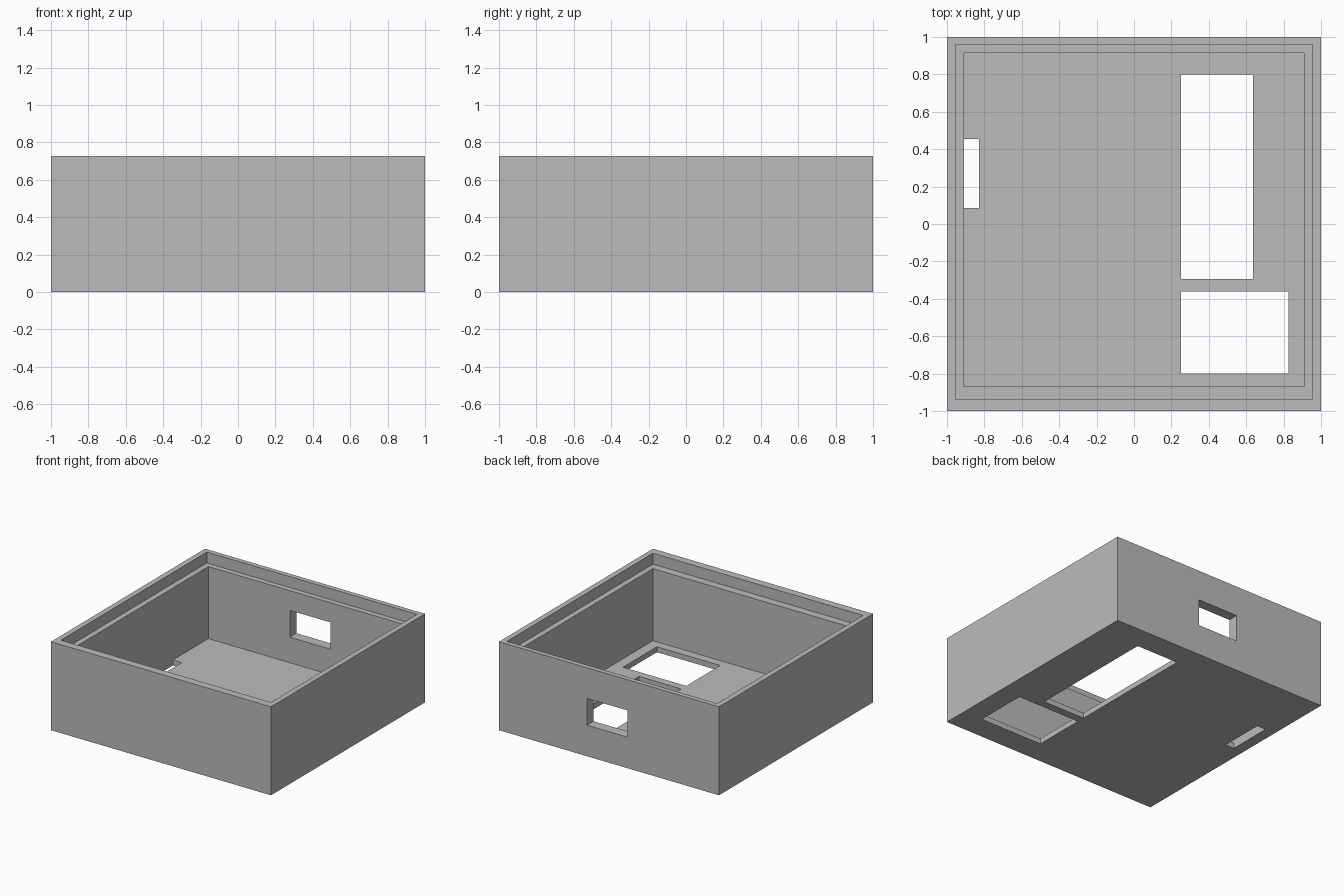
import bpy
import bmesh
from mathutils import Vector

if "Cube" in bpy.data.objects:
    bpy.data.objects.remove(bpy.data.objects["Cube"], do_unlink=True)

HEIGHT = 0.727
FLOOR = 0.045
LEDGE = HEIGHT - 0.09
OVER = 0.1  # how far cutters reach past a surface

grey = bpy.data.materials.new("plain grey")
grey.use_nodes = True
grey.diffuse_color = (0.5, 0.5, 0.5, 1)
grey.node_tree.nodes["Principled BSDF"].inputs["Base Color"].default_value = (0.5, 0.5, 0.5, 1)


def box(name, x, y, z):
    """Box spanning the given (low, high) ranges."""
    low, high = (Vector(v) for v in zip(x, y, z))
    bm = bmesh.new()
    bmesh.ops.create_cube(bm, size=1)
    for v in bm.verts:
        v.co = (low + high) / 2 + v.co * (high - low)
    mesh = bpy.data.meshes.new(name)
    bm.to_mesh(mesh)
    bm.free()
    mesh.materials.append(grey)
    obj = bpy.data.objects.new(name, mesh)
    bpy.context.collection.objects.link(obj)
    return obj


def cut(target, name, x, y, z):
    """Subtract a box from the target."""
    cutter = box(name, x, y, z)
    cutter.hide_render = True
    mod = target.modifiers.new(name, "BOOLEAN")
    mod.operation = "DIFFERENCE"
    mod.solver = "EXACT"
    mod.object = cutter
    bpy.context.view_layer.objects.active = target
    bpy.ops.object.modifier_apply(modifier=mod.name)
    bpy.data.objects.remove(cutter, do_unlink=True)


# Open case
case = box("open_case", (-1, 1), (-1, 1), (0, HEIGHT))

# Main cavity and the wider lid recess around its rim
cut(case, "cavity", (-0.91, 0.91), (-0.87, 0.915), (FLOOR, HEIGHT + OVER))
cut(case, "lid_recess", (-0.955, 0.955), (-0.935, 0.96), (LEDGE, HEIGHT + OVER))

# Floor openings
through = (-OVER, FLOOR + OVER)
cut(case, "long_opening", (0.25, 0.635), (-0.295, 0.80), through)
cut(case, "wide_opening", (0.25, 0.825), (-0.80, -0.36), through)
cut(case, "side_slot", (-0.91, -0.83), (0.085, 0.455), through)

# Window in the back wall
cut(case, "back_window", (-0.17, 0.20), (0.8, 1 + OVER), (0.255, 0.475))
